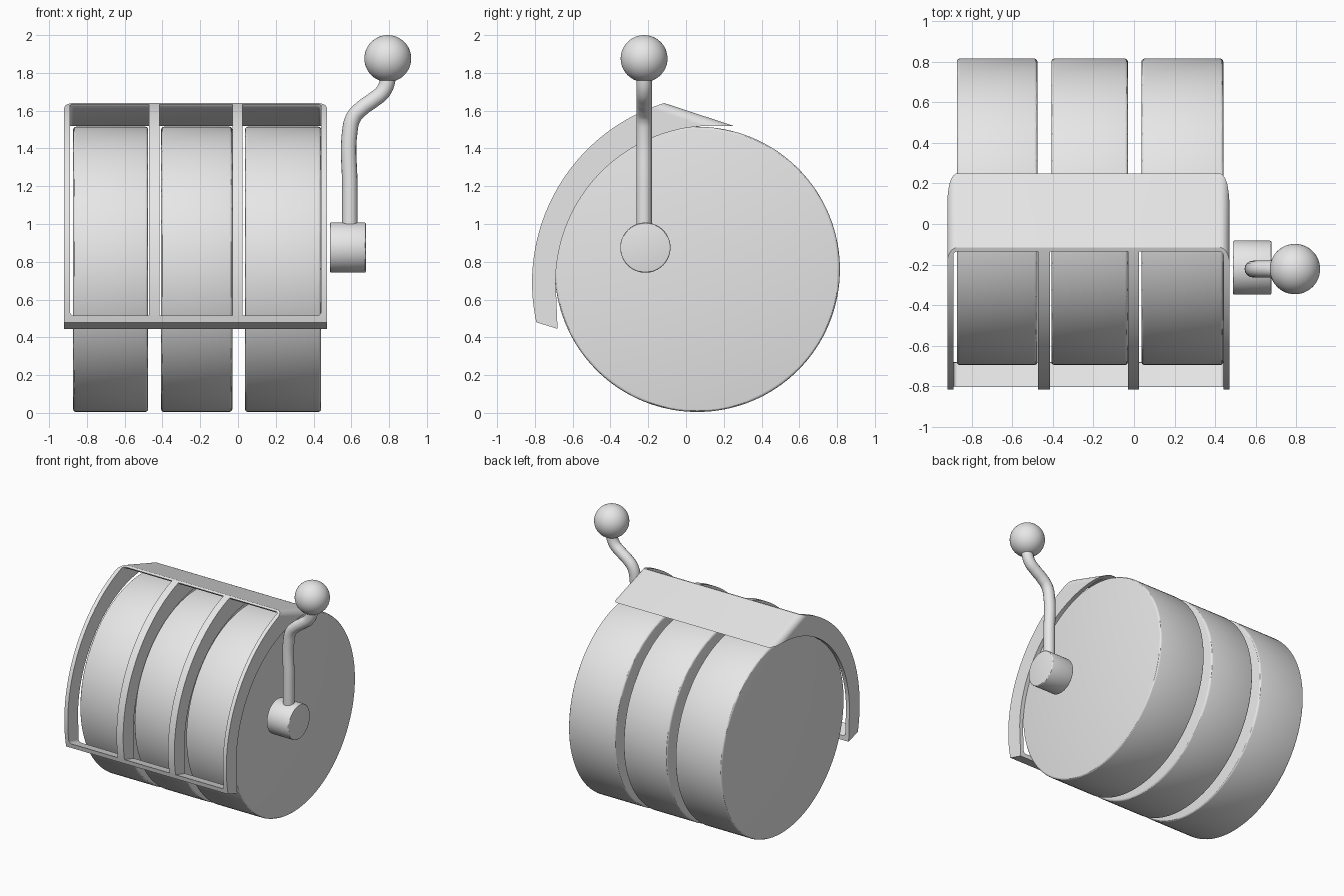
import bpy, bmesh, math
from mathutils import Vector, Matrix

if "Cube" in bpy.data.objects:
    bpy.data.objects.remove(bpy.data.objects["Cube"])

grey = bpy.data.materials.new("plain_grey")
grey.diffuse_color = (0.8, 0.8, 0.8, 1)
grey.use_nodes = True
grey.node_tree.nodes["Principled BSDF"].inputs["Base Color"].default_value = grey.diffuse_color


def new_object(name, bm):
    bmesh.ops.recalc_face_normals(bm, faces=bm.faces)
    mesh = bpy.data.meshes.new(name)
    bm.to_mesh(mesh)
    bm.free()
    mesh.materials.append(grey)
    obj = bpy.data.objects.new(name, mesh)
    bpy.context.collection.objects.link(obj)
    return obj


def sweep(name, points, offset):
    """Closed polygon of 3D points, extruded along an offset vector."""
    bm = bmesh.new()
    face = bm.faces.new([bm.verts.new(p) for p in points])
    ext = bmesh.ops.extrude_face_region(bm, geom=[face])
    verts = [g for g in ext["geom"] if isinstance(g, bmesh.types.BMVert)]
    bmesh.ops.translate(bm, verts=verts, vec=Vector(offset))
    return new_object(name, bm)


def slab(name, profile, x0, x1):
    return sweep(name, [(x0, y, z) for y, z in profile], (x1 - x0, 0, 0))


def cylinder_x(name, x0, x1, y, z, r, segments, bevel):
    """Rounded-rim disc lying along x."""
    bm = bmesh.new()
    bmesh.ops.create_cone(bm, cap_ends=True, segments=segments, radius1=r, radius2=r, depth=x1 - x0)
    rims = [e for e in bm.edges if any(len(f.verts) > 4 for f in e.link_faces)]
    bmesh.ops.bevel(bm, geom=rims, offset=bevel, segments=3, profile=0.5, affect='EDGES')
    bm.transform(Matrix.Translation(((x0 + x1) / 2, y, z)) @ Matrix.Rotation(math.pi / 2, 4, 'Y'))
    return new_object(name, bm)


def boolean(obj, other, operation):
    mod = obj.modifiers.new(operation.lower(), 'BOOLEAN')
    mod.operation, mod.object, mod.solver = operation, other, 'EXACT'


def bake(obj):
    """Replace the mesh with its modified result."""
    bpy.context.view_layer.update()
    dg = bpy.context.evaluated_depsgraph_get()
    mesh = bpy.data.meshes.new_from_object(obj.evaluated_get(dg))
    obj.modifiers.clear()
    obj.data = mesh


def arc(cy, cz, r, a0, a1, n):
    angles = [math.radians(a0 + (a1 - a0) * i / n) for i in range(n + 1)]
    return [(cy + r * math.cos(a), cz + r * math.sin(a)) for a in angles]


# Three reels
for i, (x0, x1) in enumerate([(-0.873, -0.476), (-0.407, -0.03), (0.037, 0.44)]):
    cylinder_x(f"reel_{i + 1}", x0, x1, 0.06, 0.76, 0.755, 128, 0.015)

# Crescent side profile of the cover: outer arc, sloping roof, inner arc
outer = arc(0.18, 0.69, 0.995, 192.2, 107.6, 40)
inner = arc(0.14, 0.69, 0.83, 86, 180, 40)
tail = [(-0.68, 0.445)]
cover = slab("cover", outer + [(-0.115, 1.64), (0.25, 1.52)] + inner + tail, -0.92, 0.47)

# Rounded envelope softens the roof's side edges
section = [(-0.925, 0.1), (0.475, 0.1)]
section[0], section[1] = (-0.92, 0.1), (0.47, 0.1)
top, rad = 1.9, 0.05
section += arc(0.47 - rad, top - rad, rad, 0, 90, 8)
section += arc(-0.92 + rad, top - rad, rad, 90, 180, 8)
slope = -0.12 / 0.365
y0 = -1.2
shift = 1.64 + slope * (y0 + 0.115) - top
envelope = sweep("envelope", [(x, y0, z + (shift if z > 1 else -2)) for x, z in section],
                 (0, 2.2, 2.2 * slope))

# Opening cut through the front and underside, leaving roof, sides and sill
opening = slab("opening", [(-1.0, 0.575), (-0.6, 0.455), (0.5, 0.3), (0.5, 1.412),
                           (-0.128, 1.618), (-0.26, 1.9), (-1.0, 1.9)], -0.89, 0.44)
bev = opening.modifiers.new("round", 'BEVEL')
bev.width, bev.segments, bev.limit_method = 0.02, 4, 'ANGLE'
bake(opening)
boolean(cover, envelope, 'INTERSECT')
boolean(cover, opening, 'DIFFERENCE')
bake(cover)
for helper in (envelope, opening):
    bpy.data.objects.remove(helper)

# Dividers between the reels
divider = outer + [(-0.122, 1.632), (0.2, 1.525)] + inner + tail
for i, (x0, x1) in enumerate([(-0.472, -0.415), (-0.03, 0.024)]):
    slab(f"divider_{i + 1}", divider, x0, x1)

# Lever hub
cylinder_x("lever_hub", 0.487, 0.677, -0.215, 0.875, 0.133, 64, 0.008)

# Bent lever rod
curve = bpy.data.curves.new("lever_rod", 'CURVE')
curve.dimensions = '3D'
curve.bevel_depth, curve.bevel_resolution, curve.resolution_u = 0.041, 6, 8
curve.use_fill_caps = True
path = [(0.592, 0.95), (0.592, 1.2), (0.592, 1.49), (0.612, 1.565), (0.656, 1.613),
        (0.714, 1.655), (0.767, 1.70), (0.793, 1.765), (0.793, 1.84)]
spline = curve.splines.new('BEZIER')
spline.bezier_points.add(len(path) - 1)
for p, (x, z) in zip(spline.bezier_points, path):
    p.co = (x, -0.222, z)
    p.handle_left_type = p.handle_right_type = 'AUTO'
curve_obj = bpy.data.objects.new("rod_path", curve)
bpy.context.collection.objects.link(curve_obj)
bpy.context.view_layer.update()
dg = bpy.context.evaluated_depsgraph_get()
rod_mesh = bpy.data.meshes.new_from_object(curve_obj.evaluated_get(dg))
bpy.data.objects.remove(curve_obj)
rod_mesh.materials.clear()
rod_mesh.materials.append(grey)
rod = bpy.data.objects.new("lever_rod", rod_mesh)
bpy.context.collection.objects.link(rod)

# Ball knob
bm = bmesh.new()
bmesh.ops.create_uvsphere(bm, u_segments=48, v_segments=24, radius=0.124,
                          matrix=Matrix.Translation((0.793, -0.222, 1.876)))
new_object("lever_knob", bm)

# Smooth shading with sharp edges kept
for obj in bpy.context.collection.objects:
    obj.select_set(True)
    bpy.context.view_layer.objects.active = obj
bpy.ops.object.shade_smooth_by_angle(angle=math.radians(30))
